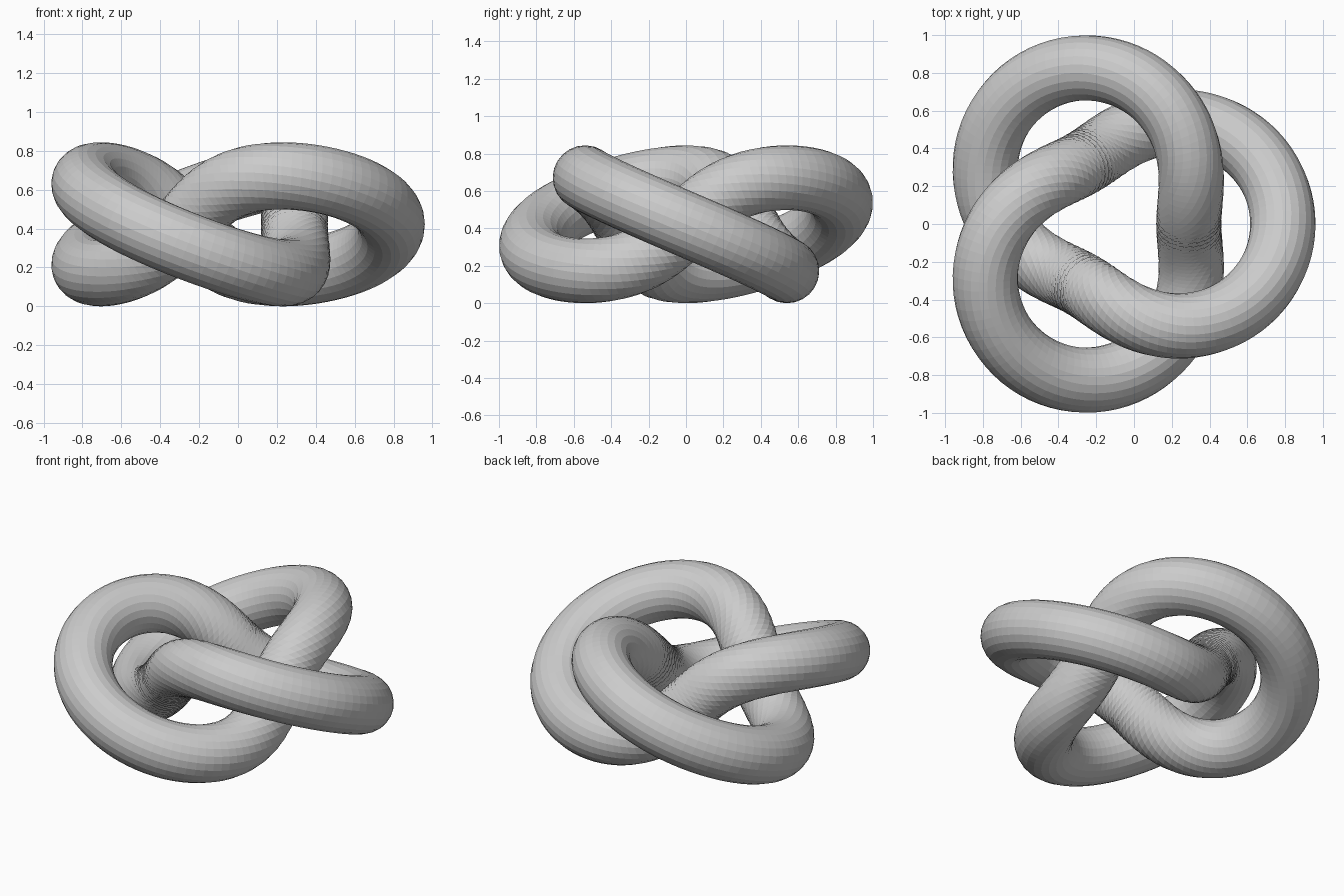
import bpy
import bmesh
from math import sin, cos, pi
from mathutils import Vector

cube = bpy.data.objects.get("Cube")
if cube:
    bpy.data.objects.remove(cube, do_unlink=True)

MAJOR = 0.623      # ring the knot winds around
MINOR = 0.249      # distance of the path from that ring
TUBE = 0.173       # thickness of the tube
STEPS, SIDES = 240, 24
OFFSET = Vector((-0.084, 0, MINOR + TUBE))


def path(t):
    """Trefoil path: two turns around the ring, three through it."""
    reach = MAJOR + MINOR * cos(3 * t)
    return Vector((reach * cos(2 * t), reach * sin(2 * t), -MINOR * sin(3 * t)))


def frame(t, h=0.01):
    """Normal and binormal that follow the bend of the path."""
    before, here, after = path(t - h), path(t), path(t + h)
    tangent = (after - before).normalized()
    bend = after + before - 2 * here
    normal = (bend - tangent * bend.dot(tangent)).normalized()
    return normal, tangent.cross(normal)


# Single matte grey
grey = bpy.data.materials.new("light_grey")
grey.use_nodes = True
colour = (0.6, 0.6, 0.6, 1)
grey.diffuse_color = colour
grey.node_tree.nodes["Principled BSDF"].inputs["Base Color"].default_value = colour

# Sweep a round section along the closed path
bm = bmesh.new()
rings = []
for i in range(STEPS):
    t = 2 * pi * i / STEPS
    centre = path(t) + OFFSET
    normal, binormal = frame(t)
    ring = []
    for j in range(SIDES):
        a = 2 * pi * j / SIDES
        ring.append(bm.verts.new(centre + TUBE * (cos(a) * normal + sin(a) * binormal)))
    rings.append(ring)

# Bridge neighbouring rings, the last one back to the first
for i, ring in enumerate(rings):
    following = rings[(i + 1) % STEPS]
    for j in range(SIDES):
        k = (j + 1) % SIDES
        bm.faces.new((ring[j], ring[k], following[k], following[j]))
bmesh.ops.recalc_face_normals(bm, faces=bm.faces)

mesh = bpy.data.meshes.new("knotted_tube")
bm.to_mesh(mesh)
bm.free()
mesh.materials.append(grey)
knot = bpy.data.objects.new("knotted_tube", mesh)
bpy.context.collection.objects.link(knot)
